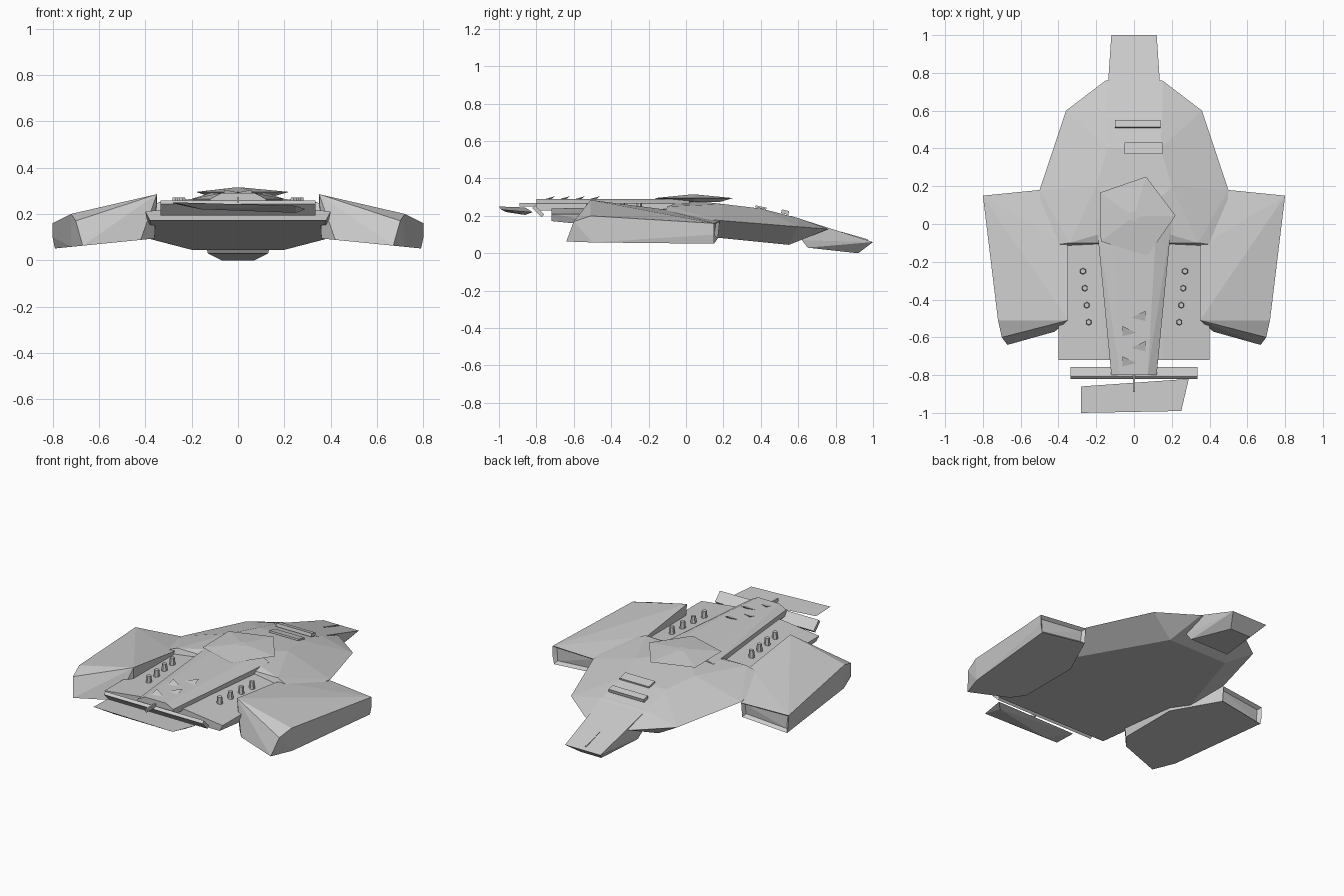
import bpy, bmesh
from math import radians
from mathutils import Matrix, Vector

cube = bpy.data.objects.get("Cube")
if cube:
    bpy.data.objects.remove(cube, do_unlink=True)

hull_grey = (0.6, 0.6, 0.6, 1)
material = bpy.data.materials.new("hull grey")
material.use_nodes = True
material.diffuse_color = hull_grey
material.node_tree.nodes["Principled BSDF"].inputs["Base Color"].default_value = hull_grey


def finish(name, bm):
    """Turn a bmesh into a flat-shaded, coloured object."""
    bmesh.ops.recalc_face_normals(bm, faces=bm.faces)
    mesh = bpy.data.meshes.new(name)
    bm.to_mesh(mesh)
    bm.free()
    mesh.materials.append(material)
    part = bpy.data.objects.new(name, mesh)
    bpy.context.collection.objects.link(part)
    return part


def mirrored(points):
    return points + [(-x, y, z) for x, y, z in points if x]


def solid(name, points, socket=None):
    """Faceted convex body; faces pointing along socket are sunk inward."""
    bm = bmesh.new()
    for point in points:
        bm.verts.new(point)
    bmesh.ops.convex_hull(bm, input=bm.verts)
    stray = [v for v in bm.verts if not v.link_faces]
    bmesh.ops.delete(bm, geom=stray, context="VERTS")
    bmesh.ops.dissolve_limit(bm, angle_limit=radians(4), verts=bm.verts, edges=bm.edges)
    if socket:
        bm.normal_update()
        ends = [f for f in bm.faces if f.normal.dot(Vector(socket)) > 0.9]
        bmesh.ops.inset_region(bm, faces=ends, thickness=0.02, depth=-0.02)
    return finish(name, bm)


def box(name, centre, size, pitch=0):
    """Block with its length tilted by pitch degrees about the x axis."""
    bm = bmesh.new()
    bmesh.ops.create_cube(bm, size=1, matrix=Matrix.Diagonal((*size, 1)))
    part = finish(name, bm)
    part.location = centre
    part.rotation_euler.x = radians(pitch)
    return part


def cone(name, centre, sides, bottom, top, height, turn=0):
    bm = bmesh.new()
    bmesh.ops.create_cone(bm, cap_ends=True, segments=sides, radius1=bottom,
                          radius2=top, depth=height)
    part = finish(name, bm)
    part.location = centre
    part.rotation_euler.z = radians(turn)
    return part


# Heights that shape the hull along its length
def belly(y):
    return 0.1 - 0.1 * y


def rim(y):
    return 0.19 - 0.08 * y


def crown(x, y):
    return 0.285 - 0.3 * x * x - 0.25 * max(y, 0) ** 2


# Main hull: flat sloping belly, faceted rim and domed crown
rim_outline = [(0.15, 0.76), (0.36, 0.6), (0.5, 0.18), (0.48, -0.12)]
belly_outline = [(0.2, 0.55), (0.45, -0.1)]
crown_outline = [(0.15, 0.6), (0.14, 0.4), (0.2, 0.2), (0.34, -0.1), (0, 0)]
solid("main_hull", mirrored(
    [(x, y, rim(y)) for x, y in rim_outline]
    + [(x, y, belly(y)) for x, y in belly_outline]
    + [(x, y, crown(x, y)) for x, y in crown_outline]))

# Rear deck carries the belly slope backward
solid("rear_deck", mirrored([
    corner for y in (-0.72, -0.1)
    for corner in ((0.4, y, 0.21), (0.38, y, belly(y)), (0.15, y, 0.24))]))

# Nose block with its seam, collar and hatch
solid("nose", mirrored([
    (0.12, 1, 0.06), (0.14, 0.74, 0.135), (0.15, 0.56, 0.2),
    (0.07, 0.92, 0), (0.13, 0.65, 0.03), (0.14, 0.62, 0.07)]))
box("nose_seam", (0, 0.9, 0.09), (0.01, 0.15, 0.01), pitch=-16)
box("nose_collar", (0.02, 0.53, 0.22), (0.24, 0.04, 0.02), pitch=-14)
box("upper_hatch", (0.05, 0.4, 0.245), (0.2, 0.06, 0.01), pitch=-12)

# Side pods: shallow keel, high inner rear ridge, sunken front
keel_outline = [(0.79, 0.15), (0.5, 0.17), (0.36, -0.12), (0.36, -0.5),
                (0.42, -0.57), (0.67, -0.64), (0.72, -0.5)]
pod_keel = [(x, y, 0.13 - 0.1 * x) for x, y in keel_outline]
pod_top = [(0.8, 0.15, 0.16), (0.8, 0.15, 0.1), (0.5, 0.18, 0.17), (0.35, -0.12, 0.235),
           (0.35, -0.51, 0.285), (0.72, -0.51, 0.2), (0.7, -0.6, 0.17)]
for label, side in (("left", 1), ("right", -1)):
    solid(label + "_pod", [(side * x, y, z) for x, y, z in pod_keel + pod_top],
          socket=(0, 1, 0))
    # Row of studs on the deck
    for row in range(4):
        cone(f"{label}_stud_{row}", (side * (0.27 - 0.01 * row), -0.25 - 0.09 * row, 0.245),
             sides=6, bottom=0.018, top=0.014, height=0.05)

# Tapering dorsal spine
solid("spine", mirrored([
    corner for y, width in ((0.02, 0.2), (-0.8, 0.12))
    for corner in ((width, y, 0.23), (width, y, 0.265), (width * 0.6, y, 0.29))]))

# Five-sided bridge plate
cone("bridge_base", (0, 0.04, 0.285), sides=5, bottom=0.15, top=0.22, height=0.02, turn=-17)
cone("bridge_roof", (0, 0.04, 0.304), sides=5, bottom=0.22, top=0.03, height=0.018, turn=-17)

# Angular wedges on the back of the spine
for index in range(4):
    y = -0.52 - 0.08 * index
    lean = 0.06 if index % 2 else -0.06
    solid(f"spine_wedge_{index}", [(lean, y, 0.28), (-lean, y + 0.06, 0.305),
                                   (-lean, y - 0.03, 0.28), (0, y, 0.26)])

# Tail cross bar, boom and rear fin
box("tail_bar", (0, -0.79, 0.225), (0.67, 0.07, 0.02), pitch=-45)
box("tail_boom", (0, -0.84, 0.26), (0.01, 0.1, 0.02))
solid("tail_fin", [
    (-0.28, -0.86, 0.245), (-0.28, -1, 0.25), (0.25, -0.99, 0.235),
    (0.29, -0.82, 0.22), (-0.16, -0.96, 0.22), (0.25, -0.86, 0.205)])
